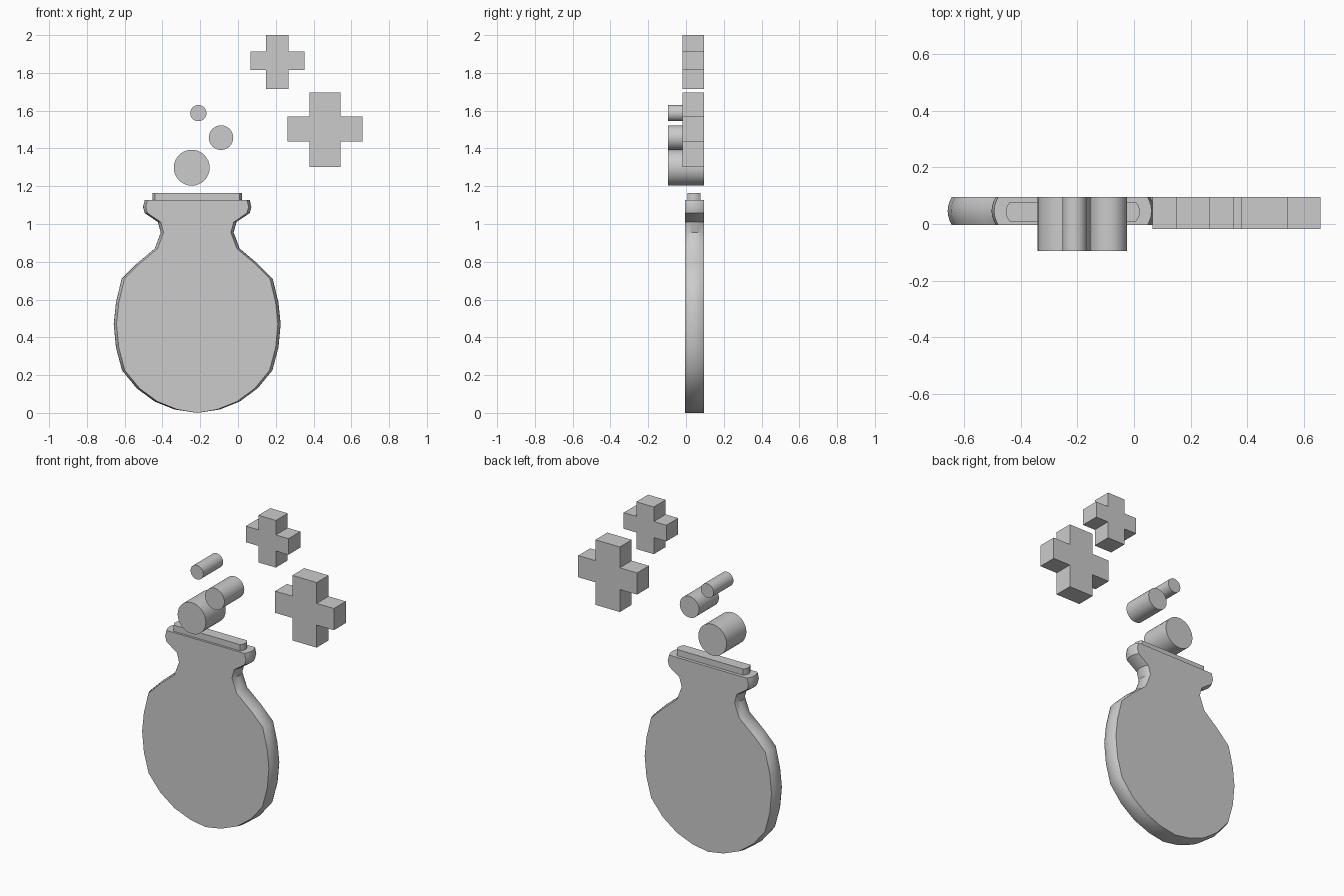
import bpy, bmesh
from math import pi, sin, cos

if "Cube" in bpy.data.objects:
    bpy.data.objects.remove(bpy.data.objects["Cube"])

CX = -0.216          # flask centre line
BACK = 0.096         # shared back plane


def finish(name, bm, smooth=False):
    bmesh.ops.recalc_face_normals(bm, faces=bm.faces)
    me = bpy.data.meshes.new(name)
    bm.to_mesh(me)
    bm.free()
    ob = bpy.data.objects.new(name, me)
    bpy.context.collection.objects.link(ob)
    if smooth:
        bpy.ops.object.select_all(action='DESELECT')
        ob.select_set(True)
        bpy.context.view_layer.objects.active = ob
        bpy.ops.object.shade_smooth_by_angle(angle=0.6)
    return ob


def prism(name, layers, smooth=False):
    """Loft a list of (y, [(x, z), ...]) outlines and cap both ends."""
    bm = bmesh.new()
    rings = [[bm.verts.new((x, y, z)) for x, z in pts] for y, pts in layers]
    n = len(rings[0])
    for a, b in zip(rings, rings[1:]):
        for i in range(n):
            j = (i + 1) % n
            bm.faces.new((a[i], a[j], b[j], b[i]))
    bm.faces.new(rings[0])
    bm.faces.new(rings[-1])
    return finish(name, bm, smooth)


def rounded_slab(name, half, y0, y1, inset):
    """Mirror a half profile about CX; the sides bulge between two flat faces."""
    layers = []
    for k in range(7):
        t = -1 + k / 3
        d = inset * t * t
        right = [(CX + max(w - d, 0), z) for w, z in half]
        left = [(2 * CX - x, z) for x, z in reversed(right) if x > CX + 1e-5]
        layers.append(((y0 + y1) / 2 + t * (y1 - y0) / 2, right + left))
    return prism(name, layers, True)


# flask body with neck and lip
flask = [(0, 0.0), (0.12, 0.018), (0.225, 0.06), (0.32, 0.13), (0.398, 0.225),
         (0.43, 0.345), (0.442, 0.47), (0.43, 0.585), (0.40, 0.71), (0.32, 0.79),
         (0.225, 0.87), (0.193, 0.955), (0.208, 1.01), (0.278, 1.058),
         (0.287, 1.09), (0.278, 1.127)]
rounded_slab("flask_body", flask, -0.004, BACK, 0.015)

# thin rim on top of the lip
rounded_slab("flask_rim", [(0.237, 1.12), (0.237, 1.165)], 0.009, 0.077, 0.014)

# round bubbles
for i, (x, z, r) in enumerate([(-0.245, 1.298, 0.095), (-0.09, 1.457, 0.065),
                               (-0.21, 1.587, 0.043)]):
    ring = [(x + r * cos(2 * pi * k / 32), z + r * sin(2 * pi * k / 32)) for k in range(32)]
    prism(f"bubble_{i + 1}", [(-0.095, ring), (BACK, ring)], True)

# plus signs: half span a, half arm width b
for i, (x, z, a, b, c) in enumerate([(0.2085, 1.8575, 0.1435, 0.059, 0.049),
                                     (0.4605, 1.4985, 0.198, 0.082, 0.066)]):
    z2 = z + (0.006 if i == 0 else 0.005)   # cross arm sits slightly high
    q = [(a, z2 - c), (a, z2 + c), (b, z2 + c), (b, z + a), (-b, z + a), (-b, z2 + c),
         (-a, z2 + c), (-a, z2 - c), (-b, z2 - c), (-b, z - a), (b, z - a), (b, z2 - c)]
    ring = [(x + u, v) for u, v in q]
    prism(f"plus_{i + 1}", [(-0.018, ring), (BACK, ring)])
